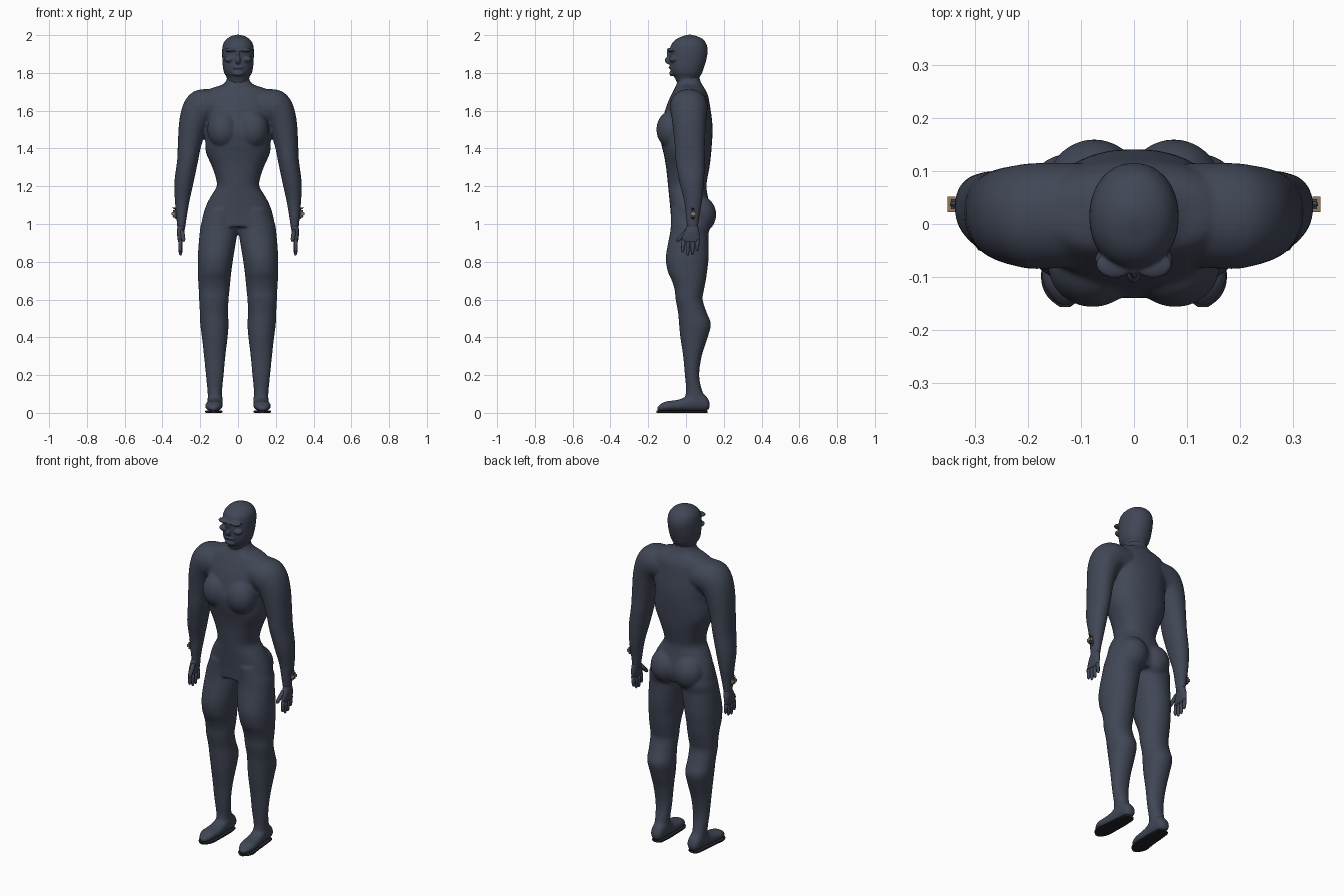
import bpy, bmesh, math
from mathutils import Vector, Matrix


def material(name, rgb):
    m = bpy.data.materials.new(name)
    m.diffuse_color = (*rgb, 1)
    return m


SUIT = material("slate suit", (0.052, 0.062, 0.092))
SOLE = material("dark sole", (0.016, 0.017, 0.022))
BRASS = material("brass", (0.30, 0.19, 0.09))


def finish(bm, name, mat, smooth=True):
    bmesh.ops.recalc_face_normals(bm, faces=bm.faces)
    me = bpy.data.meshes.new(name)
    bm.to_mesh(me)
    bm.free()
    me.materials.append(mat)
    for p in me.polygons:
        p.use_smooth = smooth
    ob = bpy.data.objects.new(name, me)
    bpy.context.collection.objects.link(ob)
    return ob


def spline(rows, steps=4):
    # Catmull-Rom through rows of numbers
    out = []
    for i in range(len(rows) - 1):
        p = [rows[max(0, min(len(rows) - 1, i + k))] for k in (-1, 0, 1, 2)]
        for j in range(steps):
            t = j / steps
            out.append([b + 0.5 * t * (c - a + t * (2*a - 5*b + 4*c - d + t * (3*(b - c) + d - a)))
                        for a, b, c, d in zip(*p)])
    return out + [list(rows[-1])]


def loft(bm, rings, n=32, power=2.3):
    # rings: (centre, u, v) half-axis vectors
    loops = []
    for c, u, v in rings:
        loop = []
        for k in range(n):
            a = 2 * math.pi * k / n
            cs, sn = math.cos(a), math.sin(a)
            x = math.copysign(abs(cs) ** (2 / power), cs)
            y = math.copysign(abs(sn) ** (2 / power), sn)
            loop.append(bm.verts.new(Vector(c) + Vector(u) * x + Vector(v) * y))
        loops.append(loop)
    for a, b in zip(loops, loops[1:]):
        for k in range(n):
            bm.faces.new((a[k], a[(k + 1) % n], b[(k + 1) % n], b[k]))
    bm.faces.new(loops[0])
    bm.faces.new(loops[-1])


def limb(bm, rows, s=1, power=2.3):
    # rows: inner x, inner z, outer x, outer z, front y, back y
    rings = []
    for xi, zi, xo, zo, yf, yb in spline(rows):
        rings.append(((s * (xi + xo) / 2, (yf + yb) / 2, (zi + zo) / 2),
                      (s * (xo - xi) / 2, 0, (zo - zi) / 2), (0, (yb - yf) / 2, 0)))
    loft(bm, rings, power=power)


def foot_loft(bm, rows, s, power=2.3):
    # rows: y, centre x, half width, bottom z, top z
    loft(bm, [((s * x, y, (a + b) / 2), (s * w, 0, 0), (0, 0, (b - a) / 2))
              for y, x, w, a, b in spline(rows)], power=power)


def ball(bm, c, r):
    bmesh.ops.create_uvsphere(bm, u_segments=24, v_segments=14, radius=1,
                              matrix=Matrix.Translation(c) @ Matrix.Diagonal((*r, 1)))


def box(name, lo, hi, mat):
    bm = bmesh.new()
    c = [(a + b) / 2 for a, b in zip(lo, hi)]
    d = [abs(b - a) for a, b in zip(lo, hi)]
    bmesh.ops.create_cube(bm, size=1, matrix=Matrix.Translation(c) @ Matrix.Diagonal((*d, 1)))
    return finish(bm, name, mat, False)


def upright(rows):
    # z, half width, front y, back y
    return [(-w, z, w, z, f, b) for z, w, f, b in rows]


def blend(ob, voxel, rounds):
    r = ob.modifiers.new("blend", 'REMESH')
    r.mode, r.voxel_size, r.use_smooth_shade = 'VOXEL', voxel, True
    sm = ob.modifiers.new("soften", 'SMOOTH')
    sm.factor, sm.iterations = 0.5, rounds


# torso with chest and seat
body = bmesh.new()
limb(body, upright([
    (1.78, .058, -.045, .07), (1.755, .064, -.047, .077), (1.735, .09, -.052, .087),
    (1.715, .15, -.062, .10), (1.68, .18, -.08, .117), (1.62, .18, -.105, .128),
    (1.55, .174, -.125, .138), (1.49, .17, -.14, .141), (1.42, .174, -.13, .137),
    (1.37, .167, -.118, .133), (1.31, .14, -.107, .126), (1.25, .119, -.10, .115),
    (1.2, .113, -.095, .108), (1.15, .142, -.09, .115), (1.1, .168, -.085, .125),
    (1.04, .187, -.08, .135), (.985, .195, -.078, .12)]))
ARM = [(.08, 1.54, .12, 1.715, -.08, .115), (.15, 1.53, .22, 1.708, -.085, .115),
       (.165, 1.505, .28, 1.655, -.078, .11), (.178, 1.47, .309, 1.56, -.07, .105),
       (.198, 1.40, .318, 1.44, -.06, .10), (.212, 1.33, .322, 1.34, -.055, .10),
       (.235, 1.22, .337, 1.22, -.035, .095), (.257, 1.12, .334, 1.12, -.01, .085),
       (.272, 1.03, .326, 1.03, 0, .07), (.281, .965, .32, .965, .008, .062)]
LEG = [(z, a, b, f, k) for z, a, b, f, k in (
    (1.08, .0, .165, -.08, .12), (1.0, .0, .196, -.08, .13), (.95, .004, .203, -.085, .12),
    (.9, .012, .208, -.095, .12), (.82, .025, .213, -.107, .12), (.75, .035, .213, -.097, .112),
    (.7, .04, .211, -.075, .105), (.65, .045, .208, -.06, .095), (.6, .05, .206, -.055, .088),
    (.53, .053, .202, -.042, .11), (.47, .05, .20, -.037, .132), (.4, .055, .191, -.03, .115),
    (.3, .067, .18, -.015, .083), (.2, .076, .17, -.006, .07), (.12, .084, .162, 0, .085),
    (.05, .085, .158, -.01, .115))]
FOOT = [(.125, .12, .018, .025, .055), (.105, .12, .035, .011, .09), (.05, .121, .04, .01, .12),
        (0, .123, .041, .01, .085), (-.05, .126, .045, .01, .068), (-.1, .13, .044, .01, .062),
        (-.13, .13, .033, .01, .05), (-.153, .13, .013, .012, .03)]
for s in (-1, 1):
    limb(body, ARM, s, 2.1)
    limb(body, [(a, z, b, z, f, k) for z, a, b, f, k in LEG], s, 2.1)
    foot_loft(body, FOOT, s)
    ball(body, (s * .078, -.075, 1.5), (.085, .082, .10))
    ball(body, (s * .075, .07, 1.05), (.09, .09, .10))
blend(finish(body, "suited_body", SUIT), .0075, 5)

# head with brow, nose, cheeks, lips
head = bmesh.new()
limb(head, upright([
    (1.74, .055, -.045, .072), (1.775, .06, -.06, .072), (1.80, .073, -.078, .085),
    (1.83, .08, -.085, .096), (1.87, .083, -.086, .108), (1.92, .084, -.086, .115),
    (1.955, .078, -.075, .107), (1.98, .06, -.05, .088), (1.995, .034, -.015, .055),
    (2.002, .008, .01, .03)]), power=2.1)
ball(head, (0, -.088, 1.867), (.014, .024, .022))
ball(head, (0, -.085, 1.90), (.009, .018, .03))
ball(head, (0, -.08, 1.828), (.028, .012, .007))
ball(head, (0, -.074, 1.798), (.03, .014, .016))
for s in (-1, 1):
    ball(head, (s * .036, -.076, 1.922), (.036, .026, .011))
    ball(head, (s * .045, -.066, 1.872), (.028, .022, .017))
blend(finish(head, "masked_head", SUIT), .004, 2)

for s in (-1, 1):
    side = "right" if s > 0 else "left"
    # shoe sole
    sole = bmesh.new()
    foot_loft(sole, [(.115, .12, .015, 0, .012), (.10, .12, .032, 0, .013), (.04, .121, .039, 0, .013),
                     (-.04, .125, .042, 0, .013), (-.1, .13, .045, 0, .013),
                     (-.135, .13, .034, 0, .013), (-.156, .13, .01, 0, .012)], s, 5)
    finish(sole, side + "_sole", SOLE, False)
    # hand: palm, four fingers, thumb
    hand = bmesh.new()
    limb(hand, [(.281, .99, .32, .99, .006, .064), (.285, .96, .323, .96, -.008, .07),
                (.29, .93, .321, .93, -.02, .072), (.296, .905, .317, .905, -.02, .068)], s)
    fingers = [((.306, -.012 + .024 * i, .915), (.305 - .001 * i, -.018 + .026 * i, tip), .0105)
               for i, tip in enumerate((.85, .833, .836, .856))]
    fingers.append(((.297, .005, .965), (.287, -.048, .908), .012))
    for a, b, r in fingers:
        a, b = Vector(a), Vector(b)
        a.x *= s
        b.x *= s
        d = (b - a).normalized()
        u = d.cross(Vector((0, 1, 0.3))).normalized()
        v = d.cross(u)
        loft(hand, [(a.lerp(b, t), u * r * k, v * r * k)
                    for t, k in ((0, 1), (.4, 1), (.8, .88), (.95, .6), (1, .25))], 12, 2)
    finish(hand, side + "_hand", SUIT)
    # wrist device with small fins
    box(side + "_wrist_mount", (s * .318, .028, 1.035), (s * .344, .047, 1.075), SUIT)
    box(side + "_wrist_plate", (s * .336, .023, 1.047), (s * .351, .052, 1.062), BRASS)
    for i, z in enumerate((1.03, 1.05, 1.075)):
        fin = bmesh.new()
        loft(fin, [((s * .32, .037, z), (0, 0, .01), (0, .012, 0)),
                   ((s * .346, .037, z + .012), (0, 0, .002), (0, .003, 0))], 4, 2)
        finish(fin, f"{side}_wrist_fin_{i + 1}", SUIT, False)
